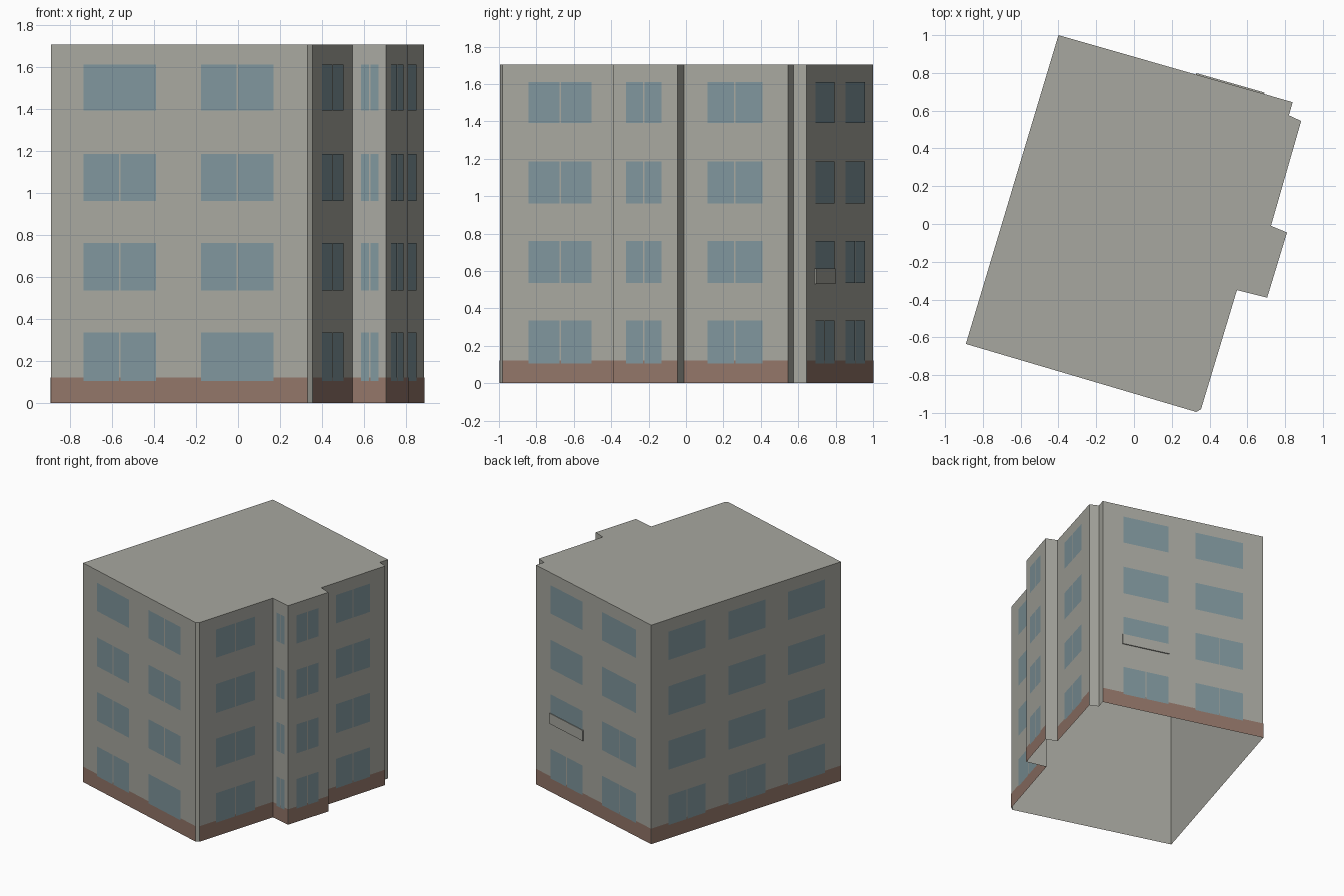
import bpy
import bmesh
from mathutils import Vector

cube = bpy.data.objects.get("Cube")
if cube:
    bpy.data.objects.remove(cube, do_unlink=True)


def material(name, rgb):
    m = bpy.data.materials.new(name)
    m.use_nodes = True
    m.diffuse_color = (*rgb, 1)
    bsdf = m.node_tree.nodes["Principled BSDF"]
    bsdf.inputs["Base Color"].default_value = (*rgb, 1)
    bsdf.inputs["Roughness"].default_value = 0.9
    return m


plaster = material("grey plaster", (0.39, 0.39, 0.35))
brick = material("brown plinth", (0.29, 0.18, 0.14))
glass = material("blue grey glass", (0.215, 0.305, 0.335))

HEIGHT = 1.705
PLINTH = 0.12
FLOORS = [(0.105, 0.335), (0.535, 0.76), (0.96, 1.185), (1.39, 1.61)]

# Footprint corners, counter-clockwise from the front left
CORNERS = [Vector(p) for p in (
    (-0.89, -0.635), (0.33, -0.995), (0.355, -0.98), (0.545, -0.35),
    (0.705, -0.39), (0.81, -0.045), (0.725, -0.01), (0.885, 0.545),
    (0.82, 0.575), (0.84, 0.645), (-0.40, 1.0))]
FRONT, SIDE_A, BAY_FRONT, BAY_SIDE, SIDE_B, BACK, LEFT = 0, 2, 3, 4, 6, 9, 10


def finish(name, bm, mat):
    mesh = bpy.data.meshes.new(name)
    bm.to_mesh(mesh)
    bm.free()
    mesh.materials.append(mat)
    obj = bpy.data.objects.new(name, mesh)
    bpy.context.collection.objects.link(obj)
    return obj


def wall_quad(bm, wall, t0, t1, z0, z1, offset):
    """Upright rectangle on a wall, from fraction t0 to t1 of its length."""
    a, b = CORNERS[wall], CORNERS[(wall + 1) % len(CORNERS)]
    d = (b - a).normalized()
    out = Vector((d.y, -d.x)) * offset
    p, q = a.lerp(b, t0) + out, a.lerp(b, t1) + out
    return bm.faces.new([bm.verts.new((v.x, v.y, z))
                         for v, z in ((p, z0), (q, z0), (q, z1), (p, z1))])


# Walls and roof, open underneath
bm = bmesh.new()
base = [bm.verts.new((c.x, c.y, 0)) for c in CORNERS]
top = [bm.verts.new((c.x, c.y, HEIGHT)) for c in CORNERS]
for i in range(len(base)):
    j = (i + 1) % len(base)
    bm.faces.new((base[i], base[j], top[j], top[i]))
bm.faces.new(top)
finish("walls_and_roof", bm, plaster)

# Plinth band on the main walls
bm = bmesh.new()
for wall in (FRONT, SIDE_A, BAY_FRONT, BAY_SIDE, SIDE_B, BACK, LEFT):
    wall_quad(bm, wall, 0, 1, 0, PLINTH, 0.0015)
finish("plinth", bm, brick)

# Window columns: wall, start, end, floors split by a mullion
ALL = (0, 1, 2, 3)
COLUMNS = {
    "front_left_windows": (FRONT, 0.127, 0.41, (0, 1, 2)),
    "front_right_windows": (FRONT, 0.586, 0.869, (1, 2, 3)),
    "right_front_windows": (SIDE_A, 0.222, 0.754, ALL),
    "bay_front_windows": (BAY_FRONT, 0.25, 0.78, ALL),
    "bay_side_windows": (BAY_SIDE, 0.203, 0.754, ALL),
    "right_rear_windows": (SIDE_B, 0.225, 0.757, ALL),
    "back_right_windows": (BACK, 0.127, 0.408, (0,)),
    "back_left_windows": (BACK, 0.577, 0.873, (0, 1)),
    "left_rear_windows": (LEFT, 0.09, 0.284, (0,)),
    "left_middle_windows": (LEFT, 0.405, 0.6, (0,)),
    "left_front_windows": (LEFT, 0.72, 0.916, ()),
}
for name, (wall, t0, t1, split) in COLUMNS.items():
    bm = bmesh.new()
    length = (CORNERS[(wall + 1) % len(CORNERS)] - CORNERS[wall]).length
    mid, gap = (t0 + t1) / 2, 0.004 / length
    for floor, (z0, z1) in enumerate(FLOORS):
        if floor in split:
            panes = [(t0, mid - gap), (mid + gap, t1)]
        else:
            panes = [(t0, t1)]
        for a, b in panes:
            wall_quad(bm, wall, a, b, z0, z1, 0.003)
    finish(name, bm, glass)

# Thin blank panel over the lower part of one back window
bm = bmesh.new()
face = wall_quad(bm, BACK, 0.122, 0.413, 0.53, 0.612, 0.0)
bm.normal_update()
normal = face.normal.copy()
ext = bmesh.ops.extrude_face_region(bm, geom=[face])
bmesh.ops.translate(bm, vec=normal * 0.008, verts=[
    v for v in ext["geom"] if isinstance(v, bmesh.types.BMVert)])
bmesh.ops.recalc_face_normals(bm, faces=bm.faces)
finish("back_panel", bm, plaster)
